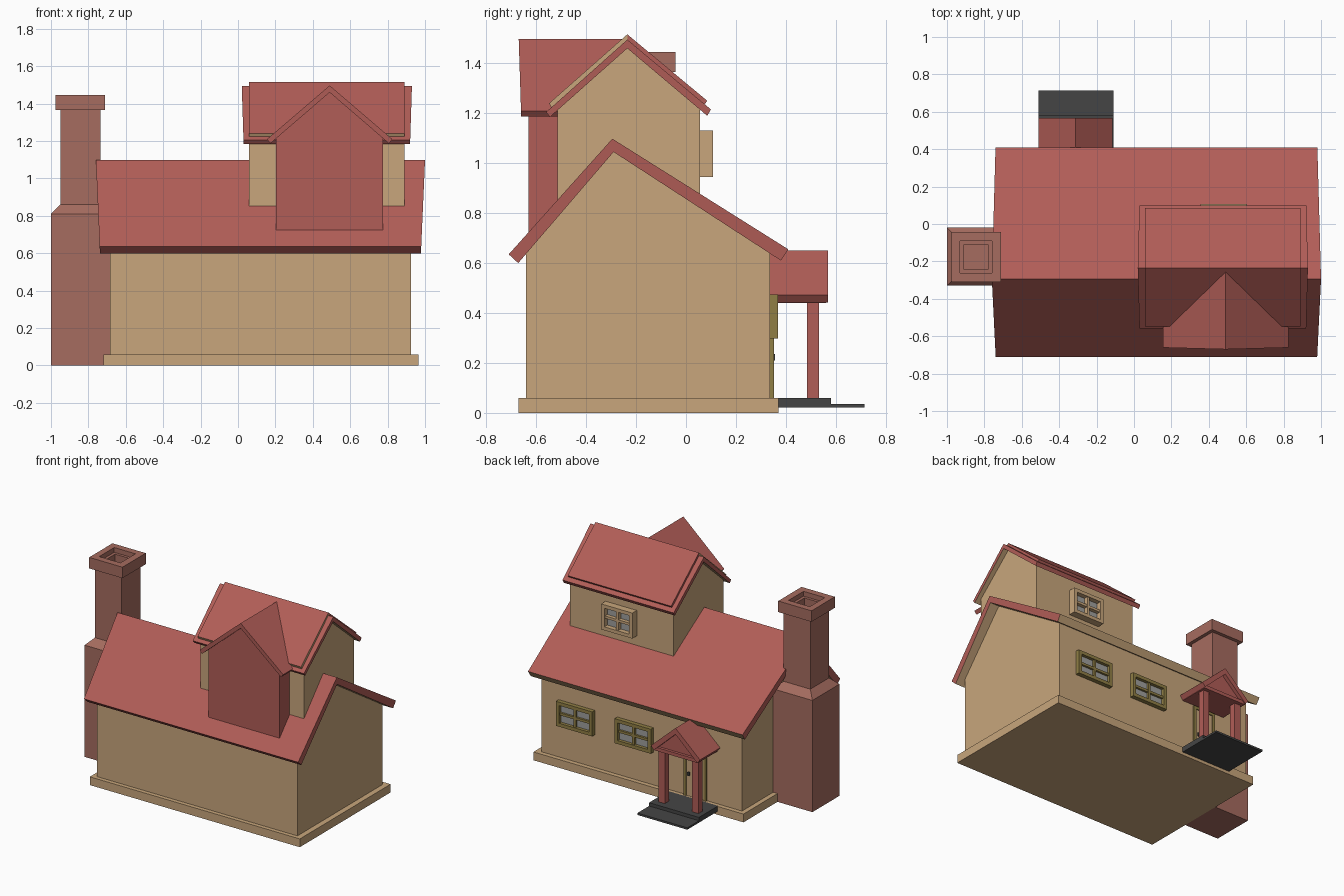
import bpy, bmesh
from mathutils import Vector

if "Cube" in bpy.data.objects:
    bpy.data.objects.remove(bpy.data.objects["Cube"])


def mat(name, c):
    m = bpy.data.materials.new(name)
    m.diffuse_color = (*c, 1)
    m.use_nodes = True
    m.node_tree.nodes["Principled BSDF"].inputs["Base Color"].default_value = m.diffuse_color
    return m


RED = mat("roof_red", (0.44, 0.11, 0.095))
TAN = mat("wall_tan", (0.58, 0.38, 0.20))
BRICK = mat("brick", (0.38, 0.15, 0.115))
OLIVE = mat("frame_olive", (0.28, 0.21, 0.06))
DARK = mat("step_grey", (0.06, 0.06, 0.06))
GLASS = mat("glass_grey", (0.35, 0.35, 0.34))


def finish(name, bm, mats):
    """mats = (top, side, bottom), chosen by face normal; or one material."""
    bmesh.ops.recalc_face_normals(bm, faces=bm.faces)
    me = bpy.data.meshes.new(name)
    for m in mats:
        me.materials.append(m)
    if len(mats) == 3:
        for f in bm.faces:
            f.normal_update()
            f.material_index = 0 if f.normal.z > 0.3 else 2 if f.normal.z < -0.3 else 1
    # roof eave ends stay in the side colour
            if f.material_index == 2 and f.calc_area() < 0.09:
                f.material_index = 1
    bm.to_mesh(me)
    bm.free()
    ob = bpy.data.objects.new(name, me)
    bpy.context.collection.objects.link(ob)
    return ob


def prism(name, pts, a, b, mats, axis="x", taper=0):
    """Extrude a profile (u, z) from a to b; taper pulls low points inward."""
    bm = bmesh.new()
    zs = [p[1] for p in pts]
    top, span = max(zs), max(zs) - min(zs)
    rings = []
    for end, s in ((a, 1), (b, -1)):
        ring = []
        for u, z in pts:
            e = end + s * taper * (top - z) / span
            ring.append(bm.verts.new((e, u, z) if axis == "x" else (u, e, z)))
        rings.append(ring)
    n = len(pts)
    bm.faces.new(rings[0])
    bm.faces.new(rings[1])
    for i in range(n):
        j = (i + 1) % n
        bm.faces.new((rings[0][i], rings[0][j], rings[1][j], rings[1][i]))
    return finish(name, bm, mats)


def boxes(name, items, m):
    """Several boxes (x0, x1, y0, y1, z0, z1) in one object."""
    bm = bmesh.new()
    for x0, x1, y0, y1, z0, z1 in items:
        r = bmesh.ops.create_cube(bm, size=1)["verts"]
        bmesh.ops.scale(bm, vec=(x1 - x0, y1 - y0, z1 - z0), verts=r)
        bmesh.ops.translate(bm, vec=Vector((x0 + x1, y0 + y1, z0 + z1)) / 2, verts=r)
    return finish(name, bm, (m,))


def loft(name, rings, m):
    """Skin rectangular rings (x0, x1, y0, y1, z)."""
    bm = bmesh.new()
    vs = [[bm.verts.new((x, y, z)) for x, y in ((a, c), (b, c), (b, d), (a, d))]
          for a, b, c, d, z in rings]
    bm.faces.new(vs[0])
    bm.faces.new(vs[-1])
    for p, q in zip(vs, vs[1:]):
        for i in range(4):
            bm.faces.new((p[i], p[(i + 1) % 4], q[(i + 1) % 4], q[i]))
    return finish(name, bm, (m,))


def window(name, cx, w, z0, z1, y0, y1, m):
    x0, x1, t, b = cx - w / 2, cx + w / 2, 0.025, 0.009
    zc = (z0 + z1) / 2
    boxes(name + "_frame", [
        (x0, x0 + t, y0, y1, z0, z1), (x1 - t, x1, y0, y1, z0, z1),
        (x0 + t, x1 - t, y0, y1, z0, z0 + t), (x0 + t, x1 - t, y0, y1, z1 - t, z1),
        (cx - b, cx + b, y0, y1 - 0.006, z0 + t, z1 - t),
        (x0 + t, x1 - t, y0, y1 - 0.008, zc - b, zc + b)], m)
    boxes(name + "_glass", [(x0 + t, x1 - t, y0, y0 + (y1 - y0) * 0.4, z0 + t, z1 - t)], GLASS)


# main house
boxes("foundation", [(-0.72, 0.965, -0.67, 0.37, 0, 0.06)], TAN)
prism("main_walls", [(-0.64, 0.06), (0.337, 0.06), (0.337, 0.645), (-0.29, 1.055), (-0.64, 0.645)],
      -0.685, 0.925, (TAN,))
prism("main_roof", [(-0.71, 0.635), (-0.295, 1.098), (0.41, 0.655), (0.38, 0.61),
                    (-0.29, 1.045), (-0.672, 0.60)], -0.76, 1.0, (RED, RED, TAN), taper=0.022)

# upper storey
prism("upper_walls", [(-0.515, 0.72), (0.057, 0.72), (0.057, 1.22), (-0.235, 1.467), (-0.515, 1.217)],
      0.06, 0.89, (TAN,))
prism("upper_roof", [(-0.56, 1.205), (-0.235, 1.495), (0.10, 1.215), (0.085, 1.19),
                     (-0.235, 1.46), (-0.545, 1.185)], 0.02, 0.93, (RED, RED, TAN), taper=0.01)
prism("upper_roof_front_panel", [(-0.548, 1.24), (-0.235, 1.516), (-0.235, 1.49), (-0.538, 1.22)],
      0.06, 0.89, (RED, TAN, TAN))
prism("upper_roof_back_panel", [(-0.235, 1.516), (0.085, 1.25), (0.072, 1.232), (-0.235, 1.49)],
      0.06, 0.89, (RED,))
window("upper_window", 0.48, 0.25, 0.945, 1.13, 0.05, 0.108, TAN)

# front gabled bay
prism("bay_walls", [(0.203, 0.69), (0.775, 0.69), (0.775, 1.22), (0.49, 1.465), (0.203, 1.22)],
      -0.63, -0.50, (RED,), axis="y")
prism("bay_roof", [(0.155, 1.21), (0.49, 1.497), (0.825, 1.21), (0.807, 1.187),
                   (0.49, 1.46), (0.173, 1.187)], -0.67, -0.24, (RED,), axis="y", taper=0.01)

# chimney
BASE, SHAFT = (-1.0, -0.68, -0.33, -0.02), (-0.95, -0.735, -0.283, -0.068)
CAP, RIM, FLUE = (-0.977, -0.71, -0.31, -0.043), (-0.93, -0.76, -0.262, -0.09), (-0.91, -0.78, -0.242, -0.11)
loft("chimney", [BASE + (0,), BASE + (0.81,), SHAFT + (0.86,), SHAFT + (1.365,), CAP + (1.365,),
                 CAP + (1.445,), RIM + (1.445,), RIM + (1.41,), FLUE + (1.41,), FLUE + (1.33,)], BRICK)

# back windows
for i, cx in enumerate((0.64, 0.17)):
    window(f"back_window_{i + 1}", cx, 0.29, 0.297, 0.475, 0.33, 0.368, OLIVE)

# door
boxes("door_frame", [(-0.405, -0.385, 0.33, 0.352, 0.06, 0.43), (-0.245, -0.225, 0.33, 0.352, 0.06, 0.43),
                     (-0.385, -0.245, 0.33, 0.352, 0.41, 0.43)], OLIVE)
boxes("door", [(-0.385, -0.245, 0.33, 0.345, 0.06, 0.41)], TAN)
boxes("door_handle", [(-0.272, -0.258, 0.34, 0.356, 0.21, 0.235)], DARK)

# porch
boxes("porch_steps", [(-0.51, -0.11, 0.36, 0.58, 0.025, 0.06), (-0.51, -0.11, 0.36, 0.714, 0.022, 0.036)], DARK)
PX = -0.313
boxes("porch_posts", [(PX + s * 0.135 - 0.025, PX + s * 0.135 + 0.025, 0.485, 0.533, 0.06, 0.45)
                      for s in (-1, 1)], RED)
boxes("porch_beam", [(PX - 0.175, PX + 0.175, 0.33, 0.56, 0.44, 0.465)], RED)
prism("porch_pediment", [(PX - 0.165, 0.46), (PX + 0.165, 0.46), (PX, 0.615)], 0.33, 0.54, (RED,), axis="y")
prism("porch_roof", [(PX - 0.197, 0.472), (PX, 0.65), (PX + 0.197, 0.472), (PX + 0.175, 0.443),
                     (PX, 0.605), (PX - 0.175, 0.443)], 0.33, 0.568, (RED,), axis="y")
